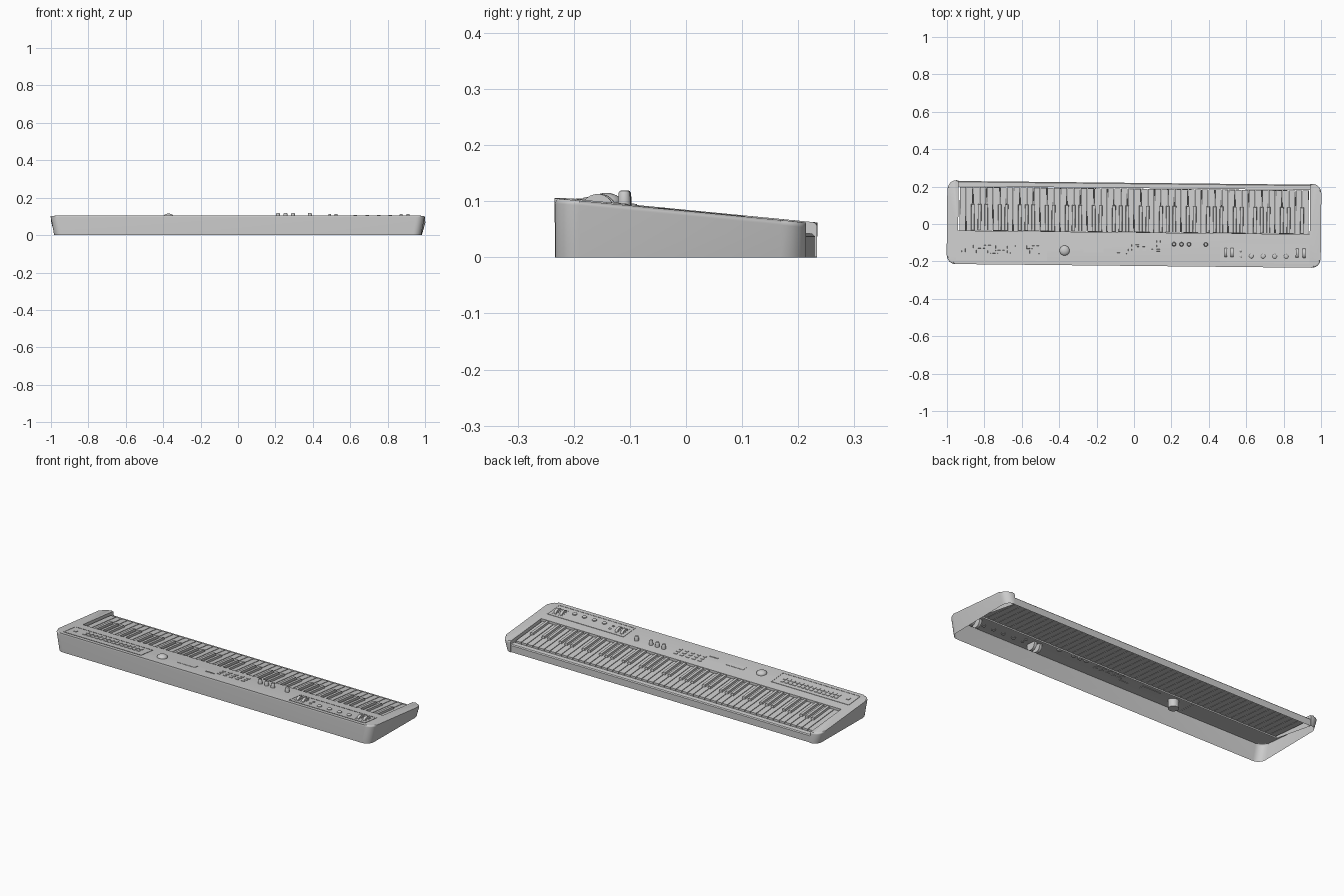
import bpy, bmesh, math
from mathutils import Matrix

if "Cube" in bpy.data.objects:
    bpy.data.objects.remove(bpy.data.objects["Cube"])

SKEW = Matrix.Rotation(math.radians(-0.6), 4, 'Z')   # whole instrument sits slightly turned


def top(y):
    """Height of the sloping top panel."""
    return 0.0838 - 0.0965 * y


def finish(bm, name, smooth=True):
    bm.transform(SKEW)
    mesh = bpy.data.meshes.new(name)
    bm.to_mesh(mesh)
    bm.free()
    ob = bpy.data.objects.new(name, mesh)
    bpy.context.collection.objects.link(ob)
    if smooth:
        bpy.context.view_layer.objects.active = ob
        ob.select_set(True)
        bpy.ops.object.shade_smooth_by_angle(angle=math.radians(35))
        ob.select_set(False)
    return ob


def box(bm, x0, x1, y0, y1, h0, h1, inset=0.0):
    """Box whose bottom and top follow the panel slope (heights relative to it)."""
    rings = []
    for h, i in ((h0, 0), (h1, inset)):
        pts = ((x0 + i, y0 + i), (x1 - i, y0 + i), (x1 - i, y1 - i), (x0 + i, y1 - i))
        rings.append([bm.verts.new((x, y, top(y) + h)) for x, y in pts])
    a, b = rings
    bm.faces.new(a[::-1])
    bm.faces.new(b)
    for i in range(4):
        j = (i + 1) % 4
        bm.faces.new((a[i], a[j], b[j], b[i]))


def lathe(bm, x, y, profile, n=20):
    """Turned part from (radius, height above panel) pairs; closed at the top."""
    rings = []
    for r, h in profile:
        rings.append([bm.verts.new((x + r * math.cos(t), y + r * math.sin(t),
                                    top(y) + h))
                      for t in (2 * math.pi * k / n for k in range(n))])
    for a, b in zip(rings, rings[1:]):
        for i in range(n):
            j = (i + 1) % n
            bm.faces.new((a[i], a[j], b[j], b[i]))
    bm.faces.new(rings[-1])
    bm.faces.new(rings[0][::-1])


def arc(cx, cy, r, a0, n=6):
    return [(cx + r * math.cos(math.radians(a0 + 90 * k / n)),
             cy + r * math.sin(math.radians(a0 + 90 * k / n))) for k in range(n + 1)]


# U-shaped casing: control panel plus two cheeks, open underneath
W, D, R, IN, PANEL = 1.0, 0.224, 0.045, 0.94, -0.045
outer = ([(IN, D)][::-1] and
         arc(-W + R, D - R, R, 90) + arc(-W + R, -D + R, R, 180)
         + arc(W - R, -D + R, R, 270) + arc(W - R, D - R, R, 0))
outer = [(-IN, D)] + outer + [(IN, D)]
inner = [(IN, PANEL), (-IN, PANEL)]
loop = outer + inner
bm = bmesh.new()
up = [bm.verts.new((x, y, top(y))) for x, y in loop]
low = []
for i, (x, y) in enumerate(loop):
    low.append(bm.verts.new((x * 0.981 if i not in (0, len(outer) - 1) and i < len(outer) else x, y,
                             0 if i < len(outer) else top(y) - 0.04)))
bm.faces.new(up)
rim = []
for i in range(len(loop)):
    j = (i + 1) % len(loop)
    bm.faces.new((low[i], low[j], up[j], up[i]))
    if i < len(outer) - 1:
        rim.append(bm.edges.get((up[i], up[j])))
bmesh.ops.bevel(bm, geom=rim, offset=0.009, segments=4, profile=0.5, affect='EDGES')
bmesh.ops.recalc_face_normals(bm, faces=bm.faces)
finish(bm, "casing")

# Key rail in front of the keys, with its outer wall
bm = bmesh.new()
y0, y1 = 0.192, D - 0.004
rail = [(y0, top(y0) - 0.04), (y0, top(y0) - 0.02), (y1 - 0.005, top(y1) - 0.02),
        (y1, top(y1) - 0.025), (y1, 0.0)]
cols = [[bm.verts.new((x, y, z)) for y, z in rail] for x in (-IN, IN)]
for i in range(len(rail) - 1):
    bm.faces.new((cols[0][i], cols[1][i], cols[1][i + 1], cols[0][i + 1]))
finish(bm, "key_rail")

# 52 white keys; the player sits at +y so the lowest note is at +x
pitch = 2 * 0.934 / 52
bm = bmesh.new()
for i in range(52):
    x = 0.934 - (i + 0.5) * pitch
    box(bm, x - pitch * 0.47, x + pitch * 0.47, PANEL + 0.001, 0.189, -0.032, -0.012, 0.0008)
finish(bm, "white_keys", False)

# 36 black keys following the A-to-C pattern
bm = bmesh.new()
for i in range(51):
    if i % 7 in (0, 2, 3, 5, 6):
        x = 0.934 - (i + 1) * pitch
        box(bm, x - 0.0095, x + 0.0095, PANEL + 0.001, 0.098, -0.0125, -0.001, 0.002)
finish(bm, "black_keys", False)


def frame(name, x0, x1, y0, y1):
    """Thin plate with a raised border."""
    bm = bmesh.new()
    t = 0.003
    box(bm, x0, x1, y0, y1, -0.003, 0.0006)
    for a, b, c, d in ((x0, x1, y0, y0 + t), (x0, x1, y1 - t, y1),
                       (x0, x0 + t, y0, y1), (x1 - t, x1, y0, y1)):
        box(bm, a, b, c, d, -0.003, 0.002)
    finish(bm, name, False)


frame("left_panel", -0.95, -0.463, -0.202, -0.098)
frame("right_panel", 0.462, 0.94, -0.202, -0.098)

# Two rows of buttons on the left panel
bm = bmesh.new()
for r in range(2):
    for c in range(14):
        x = -0.85 + c * 0.026
        box(bm, x - 0.009, x + 0.009, -0.165 + r * 0.026, -0.147 + r * 0.026, -0.003, 0.003, 0.001)
box(bm, -0.92, -0.90, -0.16, -0.14, -0.003, 0.003, 0.001)
finish(bm, "left_buttons", False)

# Small buttons and display in the middle
bm = bmesh.new()
for r in range(3):
    for c in range(5):
        x = -0.02 + c * 0.038
        box(bm, x - 0.010, x + 0.010, -0.145 + r * 0.023, -0.133 + r * 0.023, -0.003, 0.0025, 0.001)
finish(bm, "centre_buttons", False)
bm = bmesh.new()
box(bm, -0.27, -0.16, -0.155, -0.125, -0.003, 0.0015, 0.001)
box(bm, -0.09, -0.035, -0.160, -0.154, -0.003, 0.003, 0.001)
finish(bm, "display", False)

# Large domed dial with a shaft reaching below the panel
bm = bmesh.new()
dome = [(0.027, -0.045), (0.027, 0.001)] + [
    (0.027 * math.cos(a), 0.001 + 0.016 * math.sin(a))
    for a in (math.radians(15 * k) for k in range(1, 6))] + [(0.001, 0.017)]
lathe(bm, -0.37, -0.146, dome, 32)
finish(bm, "main_dial")

# Four tall knobs
bm = bmesh.new()
for x in (0.215, 0.255, 0.295, 0.385):
    lathe(bm, x, -0.106, [(0.0115, -0.008), (0.0115, 0.006), (0.010, 0.021),
                          (0.008, 0.0245), (0.004, 0.0255)])
finish(bm, "tall_knobs")

# Four low knobs and two round buttons on the right panel
bm = bmesh.new()
for x in (0.629, 0.692, 0.754, 0.815):
    lathe(bm, x, -0.165, [(0.012, -0.006), (0.012, 0.004), (0.0095, 0.0065), (0.005, 0.0075)])
for y in (-0.165, -0.135):
    lathe(bm, 0.572, y, [(0.008, -0.006), (0.008, 0.003), (0.005, 0.005)], 16)
finish(bm, "low_knobs")

# Two pairs of thumb wheels standing out of slots
bm = bmesh.new()
slots = bmesh.new()
for x in (0.492, 0.526, 0.874, 0.910):
    box(slots, x - 0.012, x + 0.012, -0.180, -0.116, -0.003, 0.0014)
    rings = []
    for sx in (-0.0075, 0.0075):
        rings.append([bm.verts.new((x + sx, -0.148 + 0.029 * math.cos(a),
                                    top(-0.148) - 0.014 + 0.029 * math.sin(a)))
                      for a in (2 * math.pi * k / 28 for k in range(28))])
    a, b = rings
    bm.faces.new(a)
    bm.faces.new(b[::-1])
    for i in range(28):
        j = (i + 1) % 28
        bm.faces.new((a[j], a[i], b[i], b[j]))
finish(slots, "wheel_slots", False)
finish(bm, "thumb_wheels")
